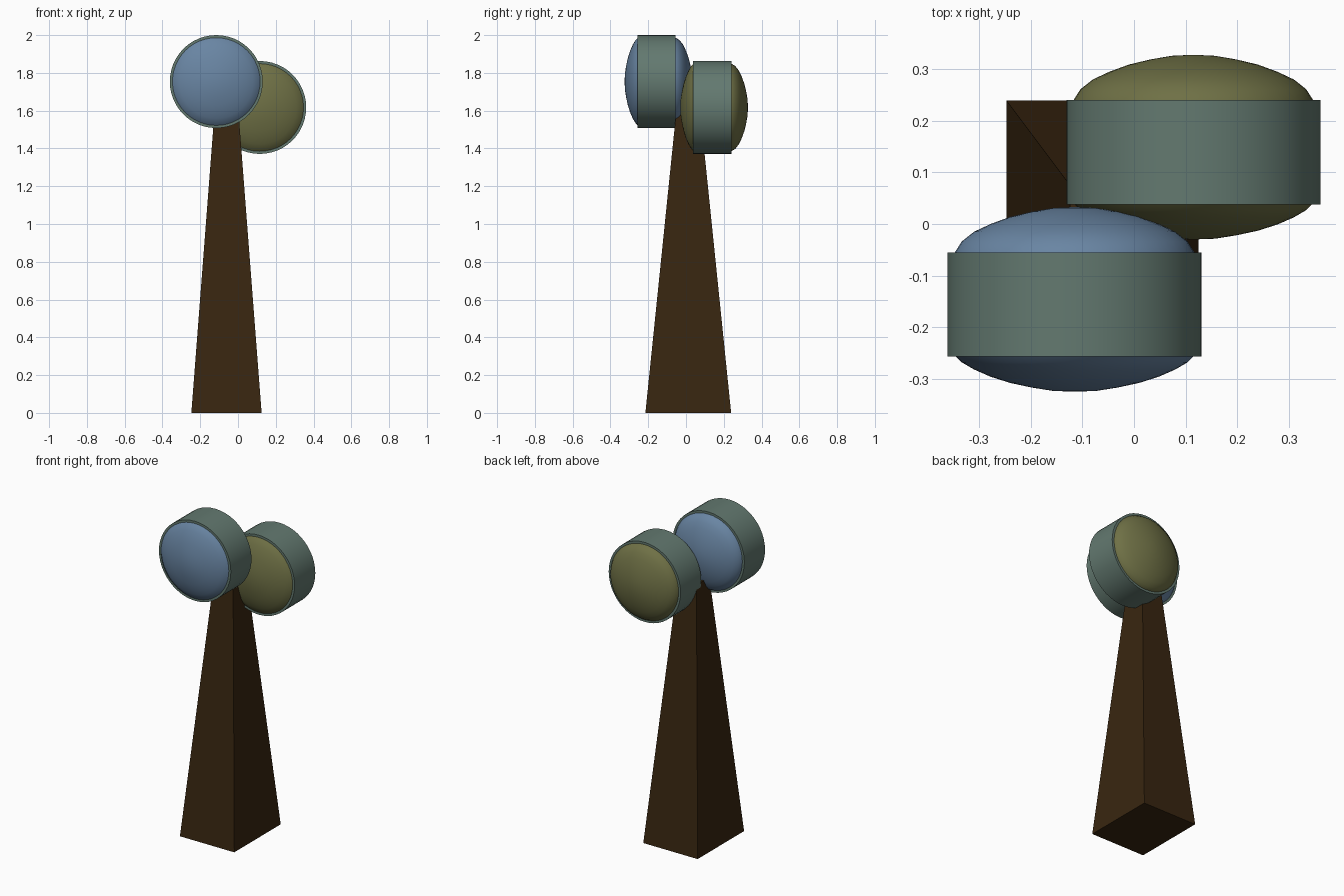
import bpy, bmesh, math

if "Cube" in bpy.data.objects:
    bpy.data.objects.remove(bpy.data.objects["Cube"])


def material(name, rgb):
    m = bpy.data.materials.new(name)
    m.diffuse_color = (*rgb, 1)
    m.use_nodes = True
    m.node_tree.nodes["Principled BSDF"].inputs["Base Color"].default_value = m.diffuse_color
    return m


BROWN = material("dark brown", (0.040, 0.019, 0.005))
TEAL = material("grey green", (0.125, 0.192, 0.162))
BLUE = material("dusty blue", (0.141, 0.235, 0.366))
OLIVE = material("olive", (0.158, 0.163, 0.060))


def make_object(name, bm, mat, smooth=None):
    bmesh.ops.recalc_face_normals(bm, faces=bm.faces[:])
    me = bpy.data.meshes.new(name)
    bm.to_mesh(me)
    bm.free()
    me.materials.append(mat)
    ob = bpy.data.objects.new(name, me)
    bpy.context.collection.objects.link(ob)
    if smooth:
        bpy.ops.object.select_all(action='DESELECT')
        ob.select_set(True)
        bpy.context.view_layer.objects.active = ob
        bpy.ops.object.shade_smooth_by_angle(angle=math.radians(smooth))
    return ob


def lathe(name, profile, centre, mat, sides=48, closed=False):
    """Spin (radius, y) points around a y-parallel axis."""
    bm = bmesh.new()
    cx, cy, cz = centre
    rings = []
    for r, y in profile:
        if r == 0:
            rings.append([bm.verts.new((cx, cy + y, cz))] * sides)
        else:
            rings.append([bm.verts.new((cx + r * math.cos(2 * math.pi * i / sides), cy + y,
                                        cz + r * math.sin(2 * math.pi * i / sides)))
                          for i in range(sides)])
    pairs = list(zip(rings, rings[1:]))
    if closed:
        pairs.append((rings[-1], rings[0]))
    for a, b in pairs:
        for i in range(sides):
            j = (i + 1) % sides
            bm.faces.new(list(dict.fromkeys((a[i], a[j], b[j], b[i]))))
    return make_object(name, bm, mat, smooth=35)


# Tapered four-sided post
bm = bmesh.new()
levels = []
for z, hx, hy in ((0, 0.186, 0.227), (1.6, 0.063, 0.063)):
    levels.append([bm.verts.new((-0.061 + sx * hx, 0.012 + sy * hy, z))
                   for sx, sy in ((-1, -1), (1, -1), (1, 1), (-1, 1))])
for i in range(4):
    j = (i + 1) % 4
    bm.faces.new((levels[0][i], levels[0][j], levels[1][j], levels[1][i]))
bm.faces.new(levels[0])
bm.faces.new(levels[1])
make_object("post", bm, BROWN)

# Two lamps facing front and back: domed lens inside a short drum
LENS = [(0, -0.169), (0.042, -0.1675), (0.083, -0.161), (0.125, -0.152), (0.163, -0.140),
        (0.195, -0.126), (0.219, -0.112), (0.236, -0.095),
        (0.236, 0.095), (0.219, 0.122), (0.195, 0.141), (0.163, 0.156), (0.125, 0.170),
        (0.083, 0.180), (0.042, 0.187), (0, 0.189)]
DRUM = [(0.232, -0.101), (0.246, -0.101), (0.246, 0.101), (0.232, 0.101)]

for label, centre, mat in (("front", (-0.115, -0.156, 1.754), BLUE),
                           ("rear", (0.115, 0.139, 1.617), OLIVE)):
    lathe(label + "_lens", LENS, centre, mat)
    lathe(label + "_drum", DRUM, centre, TEAL)
